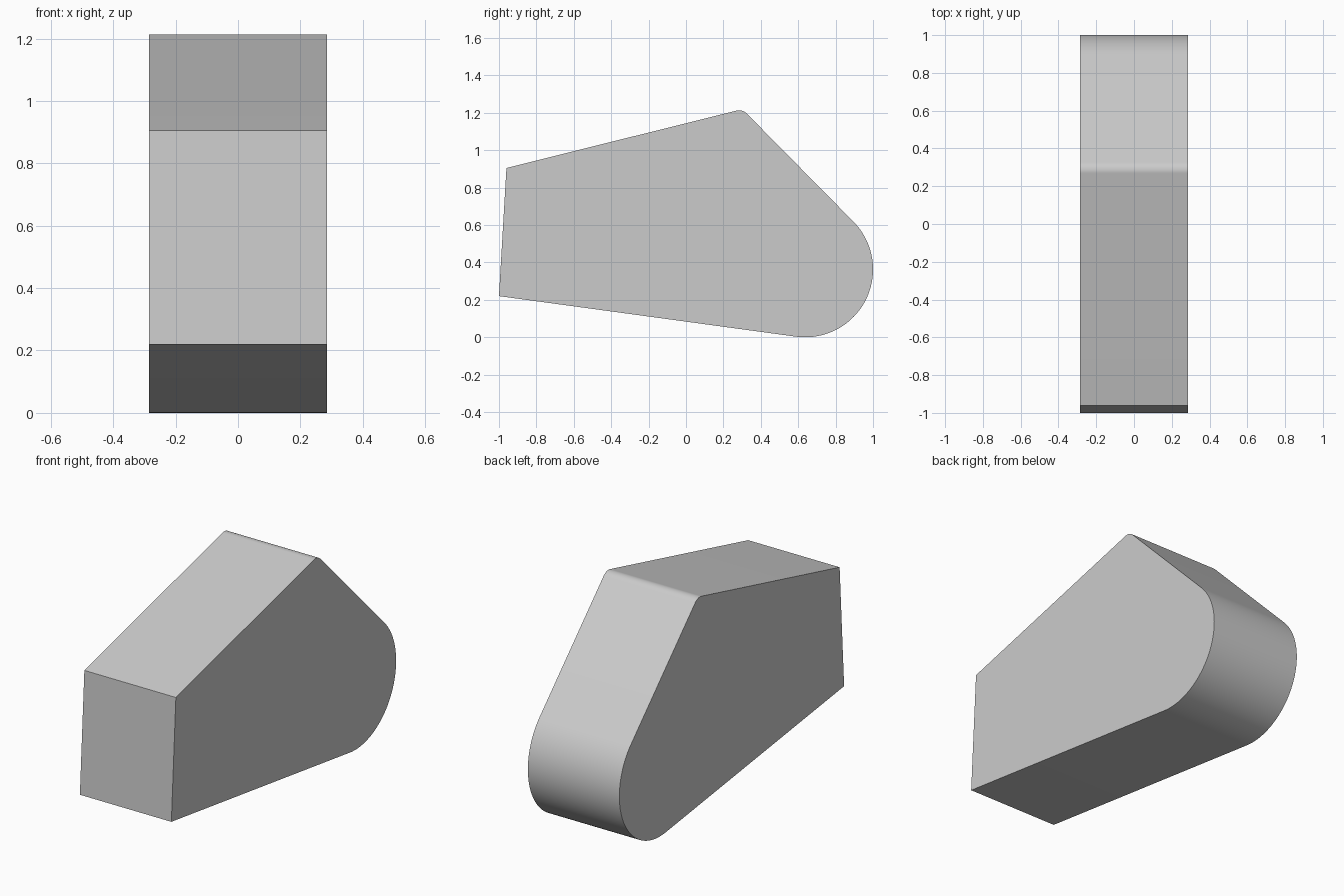
import bpy, bmesh
from math import acos, atan2, ceil, cos, hypot, pi, radians, sin

if "Cube" in bpy.data.objects:
    bpy.data.objects.remove(bpy.data.objects["Cube"])

HALF_WIDTH = 0.285
STEP = radians(3)

# Corners of the side profile, clockwise: y, z, rounding radius
corners = [
    (-1.0, 0.22, 0),          # lower front edge
    (-0.96, 0.905, 0),        # upper front edge
    (0.283, 1.153, 0.06),     # small rounded peak
    (0.637, 0.363, 0.363),    # large rounded heel
]


def tangent_normal(a, b):
    """Angle of the outward normal of the line touching both corner circles."""
    dy, dz = b[0] - a[0], b[1] - a[1]
    return atan2(dz, dy) + acos((a[2] - b[2]) / hypot(dy, dz))


def rounded_profile(corners):
    points = []
    for i, (y, z, r) in enumerate(corners):
        if r == 0:
            points.append((y, z))
            continue
        start = tangent_normal(corners[i - 1], corners[i])
        end = tangent_normal(corners[i], corners[(i + 1) % len(corners)])
        sweep = (start - end) % (2 * pi)
        steps = ceil(sweep / STEP)
        for k in range(steps + 1):
            angle = start - sweep * k / steps
            points.append((y + r * cos(angle), z + r * sin(angle)))
    return points


# Plain grey
grey = bpy.data.materials.new("plain_grey")
grey.use_nodes = True
colour = (0.6, 0.6, 0.6, 1)
grey.diffuse_color = colour
grey.node_tree.nodes["Principled BSDF"].inputs["Base Color"].default_value = colour

# Wedge block: the side profile extruded across the width
bm = bmesh.new()
side = bm.faces.new([bm.verts.new((-HALF_WIDTH, y, z))
                     for y, z in rounded_profile(corners)])
swept = bmesh.ops.extrude_face_region(bm, geom=[side], use_keep_orig=True)
moved = [v for v in swept["geom"] if isinstance(v, bmesh.types.BMVert)]
bmesh.ops.translate(bm, verts=moved, vec=(2 * HALF_WIDTH, 0, 0))
bmesh.ops.recalc_face_normals(bm, faces=bm.faces)

mesh = bpy.data.meshes.new("wedge_block")
bm.to_mesh(mesh)
bm.free()
mesh.materials.append(grey)
block = bpy.data.objects.new("wedge_block", mesh)
bpy.context.collection.objects.link(block)

# Smooth rounds with crisp corners
bpy.ops.object.select_all(action="DESELECT")
block.select_set(True)
bpy.context.view_layer.objects.active = block
bpy.ops.object.shade_smooth_by_angle(angle=radians(20))
